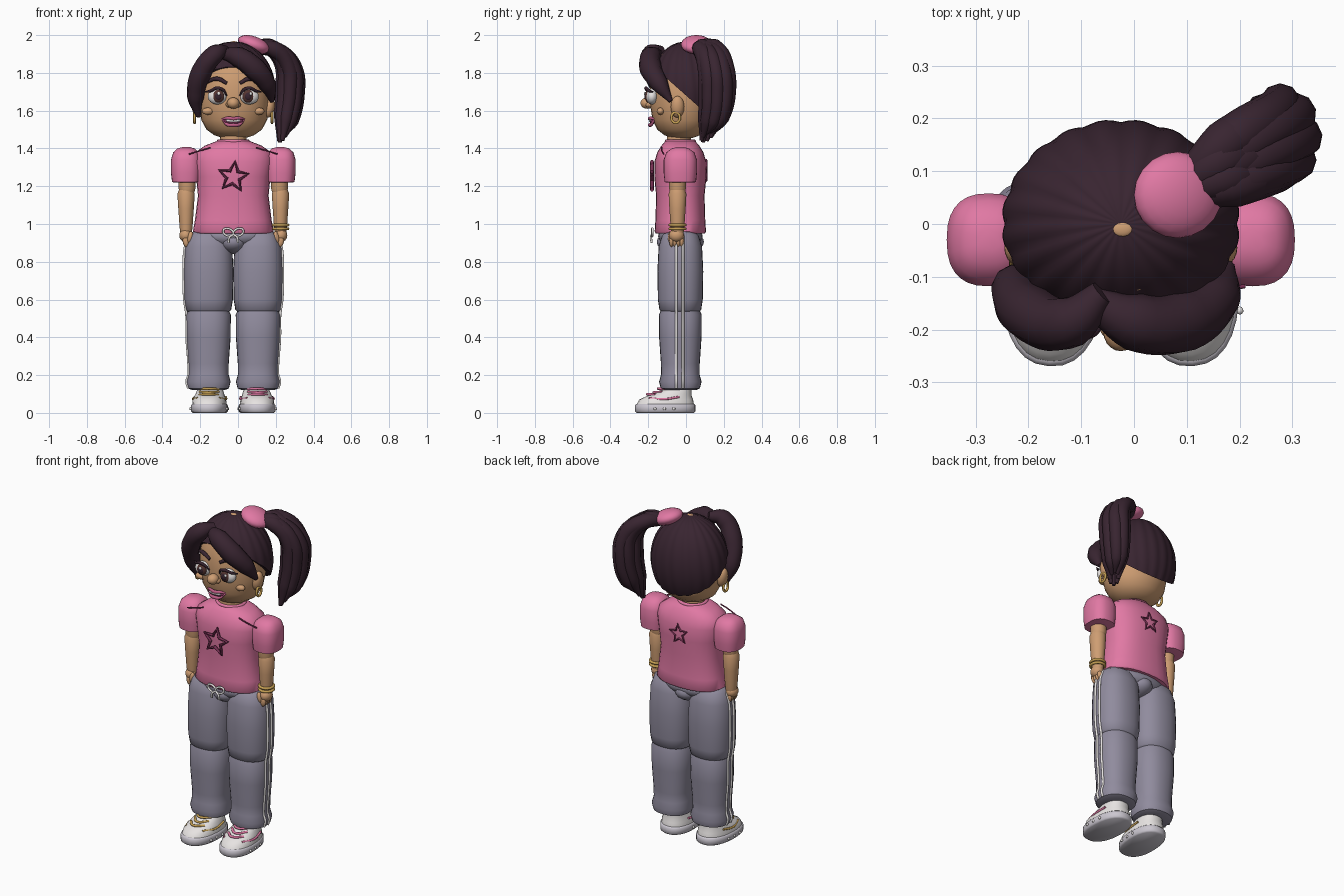
import bpy, bmesh, math
from mathutils import Vector, Matrix

cube = bpy.data.objects.get("Cube")
if cube:
    bpy.data.objects.remove(cube, do_unlink=True)

CX, CY = -0.025, -0.03  # body axis


def material(name, r, g, b):
    m = bpy.data.materials.new(name)
    m.use_nodes = True
    m.diffuse_color = (r, g, b, 1)
    m.node_tree.nodes["Principled BSDF"].inputs["Base Color"].default_value = (r, g, b, 1)
    return m


SKIN = material("tan skin", 0.62, 0.34, 0.17)
HAIR = material("dark plum hair", 0.04, 0.018, 0.03)
PINK = material("pink cloth", 0.75, 0.19, 0.37)
WINE = material("wine trim", 0.19, 0.03, 0.09)
GREY = material("lilac grey cloth", 0.28, 0.26, 0.34)
WHITE = material("white", 0.82, 0.79, 0.78)
SOLE = material("pale rubber", 0.6, 0.57, 0.63)
GOLD = material("gold", 0.58, 0.36, 0.09)
LIP = material("rose lip", 0.52, 0.11, 0.24)
IRIS = material("brown iris", 0.09, 0.035, 0.03)


def finish(name, mesh, mat):
    mesh.name = name
    mesh.materials.clear()
    mesh.materials.append(mat)
    mesh.polygons.foreach_set("use_smooth", [True] * len(mesh.polygons))
    mesh.set_sharp_from_angle(angle=math.radians(50))
    ob = bpy.data.objects.new(name, mesh)
    bpy.context.collection.objects.link(ob)
    return ob


def from_bm(name, bm, mat):
    bmesh.ops.recalc_face_normals(bm, faces=bm.faces[:])
    mesh = bpy.data.meshes.new(name)
    bm.to_mesh(mesh)
    bm.free()
    return finish(name, mesh, mat)


def ball(name, mat, loc, size, tilt=0, seg=20):
    """Ellipsoid, tilted about the y axis."""
    bm = bmesh.new()
    bmesh.ops.create_uvsphere(bm, u_segments=seg, v_segments=seg // 2 + 2, radius=1)
    bm.transform(Matrix.Translation(loc) @ Matrix.Rotation(tilt, 4, "Y") @ Matrix.Diagonal((*size, 1)))
    return from_bm(name, bm, mat)


def loft(name, mat, x, y, rings, power=2.0, seg=28):
    """Stack of rounded rings: (z, half width, half depth, y shift)."""
    bm = bmesh.new()
    rows = []
    for z, rx, ry, *dy in rings:
        row = []
        for i in range(seg):
            a = math.tau * i / seg
            c, s = math.cos(a), math.sin(a)
            px = math.copysign(abs(c) ** (2 / power), c) * rx
            py = math.copysign(abs(s) ** (2 / power), s) * ry
            row.append(bm.verts.new((x + px, y + py + (dy[0] if dy else 0), z)))
        rows.append(row)
    for lo, hi in zip(rows, rows[1:]):
        for i in range(seg):
            j = (i + 1) % seg
            bm.faces.new((lo[i], lo[j], hi[j], hi[i]))
    bm.faces.new(rows[0])
    bm.faces.new(rows[-1])
    return from_bm(name, bm, mat)


def tube(name, mat, pts, radii, closed=False, straight=False, res=3):
    cu = bpy.data.curves.new(name, "CURVE")
    cu.dimensions = "3D"
    cu.bevel_depth, cu.bevel_resolution, cu.resolution_u = 1, res, 6
    cu.use_fill_caps = True
    sp = cu.splines.new("BEZIER")
    sp.bezier_points.add(len(pts) - 1)
    sp.use_cyclic_u = closed
    for i, (p, co) in enumerate(zip(sp.bezier_points, pts)):
        p.co = co
        p.radius = radii[i] if isinstance(radii, (list, tuple)) else radii
        p.handle_left_type = p.handle_right_type = "VECTOR" if straight else "AUTO"
    tmp = bpy.data.objects.new(name + " path", cu)
    bpy.context.collection.objects.link(tmp)
    dg = bpy.context.evaluated_depsgraph_get()
    mesh = bpy.data.meshes.new_from_object(tmp.evaluated_get(dg))
    bpy.data.objects.remove(tmp, do_unlink=True)
    return finish(name, mesh, mat)


# Head and neck
loft("head", SKIN, CX + .005, -.02, [(z, r, r * .9) for z, r in (
    (1.455, .06), (1.47, .105), (1.5, .147), (1.55, .174), (1.63, .189),
    (1.73, .19), (1.82, .17), (1.9, .12), (1.94, .05))])
loft("neck", SKIN, CX, -.037, [(1.38, .075, .07), (1.43, .07, .065), (1.5, .068, .063)])
ball("crown_spot", SKIN, (-.022, -.01, 1.962), (.019, .014, .006))

# Hair cap: ridged dome cut along a slanted hairline
bm = bmesh.new()
bmesh.ops.create_uvsphere(bm, u_segments=96, v_segments=28, radius=1)
for v in bm.verts:
    a = math.atan2(v.co.y, v.co.x)
    flat = math.hypot(v.co.x, v.co.y)
    v.co *= 1 + .03 * flat * abs(math.sin(10 * a + v.co.z))
    v.co = Vector((CX + v.co.x * .22, v.co.y * .193, 1.7 + v.co.z * .265))
cut = bmesh.ops.bisect_plane(bm, geom=bm.verts[:] + bm.edges[:] + bm.faces[:],
                             plane_co=(0, -.18, 1.84), plane_no=(0, .886, 1), clear_inner=True)
rim = [e for e in cut["geom_cut"] if isinstance(e, bmesh.types.BMEdge)]
bmesh.ops.holes_fill(bm, edges=rim)
from_bm("hair_cap", bm, HAIR)

# Swept fringe locks
tube("fringe_right", HAIR, [(-.06, -.13, 1.92), (-.12, -.185, 1.9), (-.195, -.17, 1.8),
                            (-.225, -.12, 1.67), (-.21, -.09, 1.57)], [.025, .05, .055, .045, .012])
tube("fringe_left", HAIR, [(-.085, -.14, 1.9), (0, -.185, 1.885), (.09, -.185, 1.82),
                           (.155, -.14, 1.74), (.18, -.08, 1.65)], [.025, .055, .06, .048, .012])

# Ponytail of overlapping strands
spine = [(.10, .07, 1.93), (.19, .12, 1.925), (.265, .155, 1.84), (.275, .165, 1.7),
         (.255, .145, 1.56), (.235, .11, 1.46)]
spread = [.25, .7, .9, 1, .8, .45]
for k in range(9):
    a = math.tau * k / 8
    ox, oy = (.04 * math.cos(a), .062 * math.sin(a)) if k < 8 else (0, 0)
    drop = .035 * math.cos(a + 2.6)
    path = [(x + ox * s, y + oy * s, z - ox * .5 * s - (drop if i == 5 else 0))
            for i, ((x, y, z), s) in enumerate(zip(spine, spread))]
    tube(f"ponytail_strand_{k + 1}", HAIR, path, [.025, .045, .042, .038, .034, .01])
ball("hair_band", PINK, (.083, .055, 1.95), (.088, .082, .043), .35)

# Face centre
ball("nose", SKIN, (CX, -.205, 1.64), (.033, .036, .03))
ball("mouth_inside", WINE, (CX, -.178, 1.545), (.052, .014, .017))
ball("teeth", WHITE, (CX, -.188, 1.548), (.04, .008, .009))
for label, mid in (("upper", 1.558), ("lower", 1.524)):
    tube(label + "_lip", LIP, [(CX - .06, -.165, 1.555), (CX - .03, -.184, mid + .002),
                               (CX, -.192, mid), (CX + .03, -.184, mid + .002),
                               (CX + .06, -.165, 1.555)], [.004, .009, .01, .009, .004])

# Shirt
loft("shirt", PINK, CX, CY, [(.95, .205, .13), (.96, .214, .136), (1.02, .203, .132), (1.15, .187, .128),
     (1.25, .197, .138), (1.33, .21, .137), (1.38, .2, .122), (1.415, .15, .1), (1.44, .085, .078)], 2.4)
tube("collar", PINK, [(CX + .078 * math.cos(i * math.pi / 4), CY + .073 * math.sin(i * math.pi / 4), 1.438)
                      for i in range(8)], .01, True)
for label, y, z, size in (("front", -.18, 1.25, .08), ("back", .106, 1.28, .058)):
    star = []
    for i in range(10):
        a = math.pi * i / 5 + .12
        r = size * (.45 if i % 2 else 1)
        star.append((CX + r * math.sin(a), y, z + r * math.cos(a)))
    tube(label + "_star", WINE, star, size * .12, True, True)

# Hips and drawstring
ball("hips", GREY, (CX, CY, .935), (.2, .118, .07))
ball("crotch", GREY, (CX, CY, .905), (.085, .125, .065))
for s in (-1, 1):
    tag = "left" if s > 0 else "right"
    tube("bow_loop_" + tag, WHITE, [(CX, -.18, .945), (CX + s * .045, -.178, .975),
                                    (CX + s * .05, -.178, .95)], .006, True)
    tube("bow_end_" + tag, WHITE, [(CX, -.18, .945), (CX + s * .02, -.185, .93),
                                   (CX + s * .025, -.182, .9)], .006)

THIGH = [(.53, .1), (.545, .12), (.6, .129), (.75, .132), (.88, .125), (.94, .105), (.97, .07)]
SHIN = [(.12, .085), (.13, .108), (.165, .117), (.205, .106), (.26, .107), (.4, .117), (.52, .118), (.57, .095)]

for s in (-1, 1):
    tag = "_left" if s > 0 else "_right"
    X = lambda off: CX + s * off

    # Eye, brow, cheek, ear and earring
    ex = X(.085)
    ball("eye_white" + tag, WHITE, (ex, -.18, 1.675), (.05, .032, .042))
    ball("iris" + tag, IRIS, (ex - s * .006, -.2, 1.676), (.031, .018, .034))
    ball("pupil" + tag, HAIR, (ex - s * .006, -.209, 1.676), (.02, .012, .022))
    ball("eye_glint" + tag, WHITE, (ex + .008, -.218, 1.69), (.008, .005, .009))
    tube("upper_lash" + tag, HAIR, [(X(.035), -.19, 1.68), (X(.055), -.208, 1.71), (ex, -.212, 1.72),
                                    (X(.12), -.195, 1.705), (X(.148), -.175, 1.7)], [.004, .008, .009, .008, .003])
    tube("eyebrow" + tag, HAIR, [(X(.035), -.188, 1.745), (X(.08), -.18, 1.768),
                                 (X(.125), -.152, 1.758), (X(.145), -.138, 1.74)], [.009, .012, .009, .003])
    ball("cheek" + tag, SKIN, (X(.135), -.135, 1.597), (.03, .02, .019))
    ball("nostril" + tag, SKIN, (X(.024), -.195, 1.632), (.016, .02, .015))
    ball("ear" + tag, SKIN, (X(.19), -.045, 1.62), (.03, .036, .058), s * .15)
    tube("earring" + tag, GOLD, [(X(.205), -.055 + .022 * math.cos(i * math.pi / 4),
                                  1.563 + .028 * math.sin(i * math.pi / 4)) for i in range(8)], .007, True)

    # Sleeve, arm and hand
    loft("sleeve" + tag, PINK, X(.25), CY, [(1.22, .062, .072, 0), (1.222, .074, .083, 0), (1.27, .08, .088, 0),
         (1.34, .08, .088, 0), (1.38, .068, .074, 0), (1.4, .045, .045, 0), (1.407, .02, .02, 0)], 2.5)
    tube("shoulder_seam" + tag, WINE, [(X(.12), -.128, 1.405), (X(.17), -.128, 1.39), (X(.235), -.118, 1.37)], .004)
    loft("upper_arm" + tag, SKIN, X(.245), -.045, [(1.17, .04, .04), (1.19, .045, .045), (1.26, .045, .045)])
    loft("forearm" + tag, SKIN, X(.25), -.045, [(.95, .03, .032), (.98, .034, .036), (1.08, .041, .043),
                                              (1.16, .046, .047), (1.185, .036, .038)])
    ball("palm" + tag, SKIN, (X(.252), -.05, .94), (.034, .04, .036))
    for i in range(4):
        ball(f"finger_{i + 1}" + tag, SKIN, (X(.25), -.077 + i * .018, .908), (.018, .012, .03), s * .15, 12)
    ball("thumb" + tag, SKIN, (X(.228), -.082, .93), (.014, .014, .032), -s * .2, 12)

    # Trouser leg with side stripes
    lx = X(.131)
    loft("thigh" + tag, GREY, lx, CY, [(z, r, r * .92) for z, r in THIGH], 2.3)
    loft("shin" + tag, GREY, lx, CY, [(z, r, r * .96) for z, r in SHIN], 2.3)
    for n, y in enumerate((-.052, -.016)):
        side = [(z, r) for z, r in SHIN[1:-1] + THIGH[2:-1]]
        tube(f"stripe_{n + 1}" + tag, WHITE, [(lx + s * (r - .001), y, z) for z, r in side], .007)

    # Shoe with laces
    sx, trim = X(.122), (PINK if s > 0 else GOLD)
    shoe = [loft("sole" + tag, SOLE, sx, -.11, [(0, .088, .152), (.008, .097, .16), (.04, .097, .16), (.048, .09, .152)], 2.3),
            loft("shoe_upper" + tag, WHITE, sx, -.11, [(.045, .091, .152, 0), (.07, .088, .143, .005), (.09, .08, .118, .022),
                 (.112, .072, .09, .05), (.135, .064, .072, .065)], 2.3)]
    for i, (y, z) in enumerate(((-.2, .096), (-.165, .111), (-.142, .126))):
        shoe.append(tube(f"lace_{i + 1}" + tag, trim, [(sx - .05, y + .035, z), (sx, y - .006, z + .003 * (-1) ** i),
                                                       (sx + .05, y + .035, z)], .007))
    for e in (-1, 1):
        shoe.append(tube(f"shoe_trim_{e + 2}" + tag, trim, [(sx + e * .058, -.2, .078), (sx + e * .087, -.12, .073),
                                                            (sx + e * .082, -.04, .085)], .006))
        for i in range(3):
            shoe.append(ball(f"stud_{e + 2}_{i + 1}" + tag, WHITE, (sx + e * .096, -.17 + i * .05, .022), (.007, .008, .008), 0, 10))
    turn = Matrix.Translation((sx, -.04, 0)) @ Matrix.Rotation(s * .06, 4, "Z") @ Matrix.Translation((-sx, .04, 0))
    for ob in shoe:
        ob.data.transform(turn)

# Bracelets on the left wrist
for i in range(2):
    tube(f"bracelet_{i + 1}", GOLD, [(CX + .25 + .039 * math.cos(a * math.pi / 4), -.045 + .04 * math.sin(a * math.pi / 4),
                                     .975 + i * .02) for a in range(8)], .008, True)
